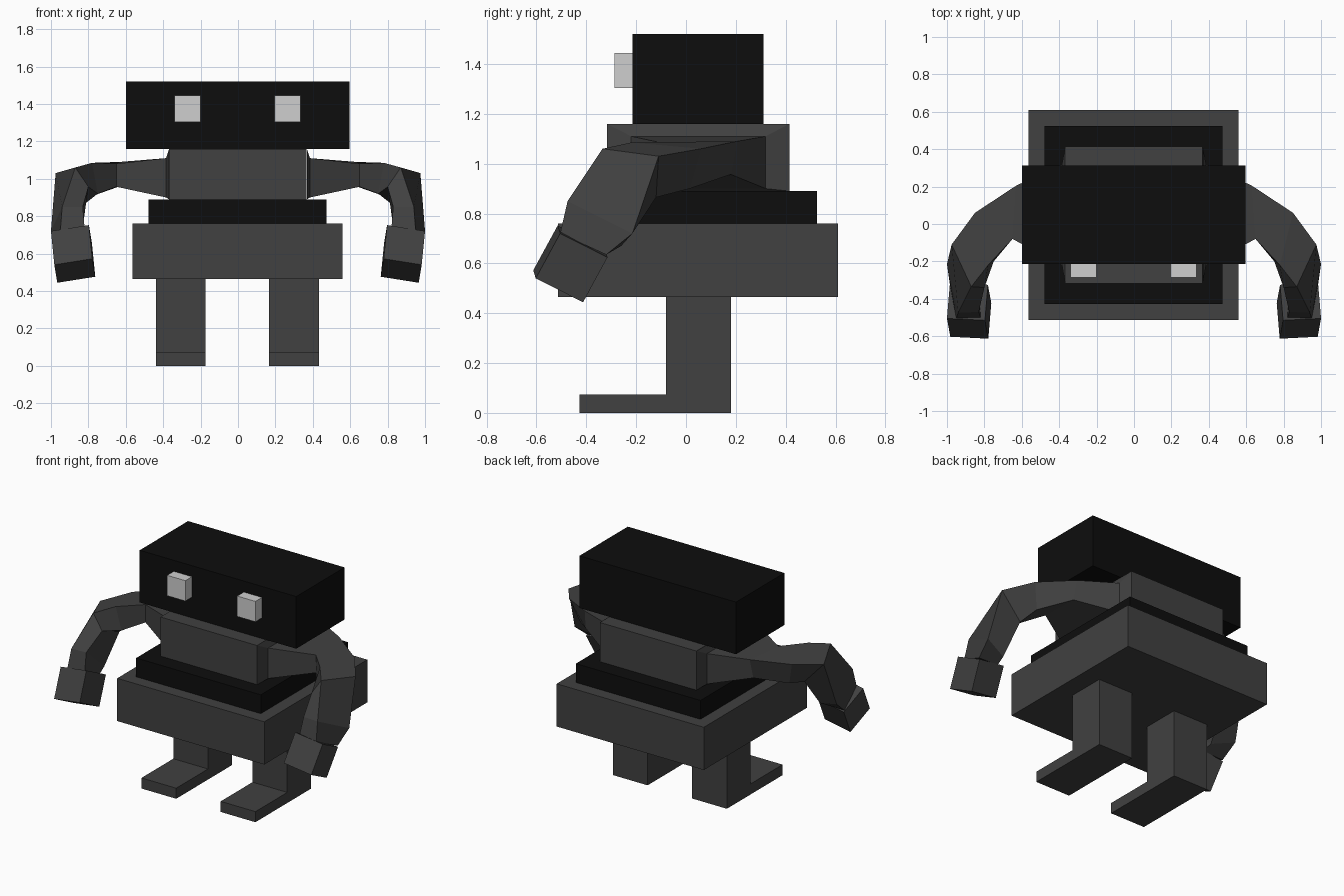
import bpy, bmesh
from mathutils import Vector

if "Cube" in bpy.data.objects:
    bpy.data.objects.remove(bpy.data.objects["Cube"])


def material(name, value):
    m = bpy.data.materials.new(name)
    m.diffuse_color = (value, value, value, 1)
    m.use_nodes = True
    m.node_tree.nodes["Principled BSDF"].inputs["Base Color"].default_value = m.diffuse_color
    return m


GREY = material("dark grey", 0.052)
BLACK = material("black", 0.0042)
LIGHT = material("light grey", 0.62)


def loft(name, rings, mat):
    """Skin four-cornered rings into a closed flat-faced solid."""
    bm = bmesh.new()
    loops = [[bm.verts.new(p) for p in ring] for ring in rings]
    for r0, r1 in zip(loops, loops[1:]):
        for i in range(4):
            j = (i + 1) % 4
            bm.faces.new((r0[i], r0[j], r1[j], r1[i]))
    bm.faces.new(loops[0])
    bm.faces.new(loops[-1][::-1])
    bmesh.ops.recalc_face_normals(bm, faces=bm.faces)
    me = bpy.data.meshes.new(name)
    bm.to_mesh(me)
    bm.free()
    me.materials.append(mat)
    ob = bpy.data.objects.new(name, me)
    bpy.context.collection.objects.link(ob)
    return ob


def box(name, x, y, z, mat):
    ring = lambda h: [(x[0], y[0], h), (x[1], y[0], h), (x[1], y[1], h), (x[0], y[1], h)]
    return loft(name, [ring(z[0]), ring(z[1])], mat)


# Stacked body blocks and head
box("hips", (-0.563, 0.56), (-0.513, 0.61), (0.465, 0.76), GREY)
box("waist", (-0.478, 0.473), (-0.427, 0.525), (0.76, 0.89), BLACK)
box("chest", (-0.37, 0.367), (-0.317, 0.415), (0.89, 1.16), GREY)
box("head", (-0.6, 0.595), (-0.215, 0.312), (1.16, 1.52), BLACK)

# Arm rings from chest side to wrist: top back, top front, bottom front, bottom back
ARM = [
    [(.368, .415, 1.16), (.368, -.317, 1.16), (.368, -.317, .89), (.368, .415, .89)],
    [(.385, .32, 1.11), (.385, -.22, 1.11), (.385, -.22, .90), (.385, .32, .90)],
    [(.63, .205, 1.09), (.65, -.08, 1.08), (.65, -.08, .957), (.64, .18, .957)],
    [(.85, .06, 1.06), (.78, -.22, 1.085), (.75, -.20, .92), (.80, .015, .90)],
    [(.975, -.11, 1.03), (.87, -.335, 1.06), (.80, -.34, .957), (.82, -.12, .865)],
    [(1.0, -.215, .72), (.94, -.475, .85), (.83, -.47, .85), (.84, -.26, .67)],
    [(.985, -.32, .635), (.95, -.505, .72), (.82, -.50, .735), (.83, -.325, .645)],
]

# Hand block: one corner and its three edge directions
CORNER = Vector((1.0, -.505, .72))
ACROSS = Vector((-.203, -.01, .032))
DOWN = Vector((-.018, -.098, -.18))
BACK = Vector((-.016, .19, -.096))
top = [CORNER, CORNER + ACROSS, CORNER + ACROSS + BACK, CORNER + BACK]
HAND = [top, [p + DOWN for p in top]]

for side, s in (("right", 1), ("left", -1)):
    flip = lambda rings: [[(s * p[0], p[1], p[2]) for p in r] for r in rings]
    span = lambda a, b: sorted((s * a - 0.003, s * b - 0.003))
    loft(side + "_arm", flip(ARM), GREY)
    loft(side + "_hand", flip(HAND), GREY)
    box(side + "_leg", span(0.17, 0.435), (-0.08, 0.18), (0, 0.465), GREY)
    box(side + "_foot", span(0.17, 0.435), (-0.427, -0.08), (0, 0.073), GREY)
    box(side + "_eye", span(0.198, 0.337), (-0.287, -0.215), (1.303, 1.444), LIGHT)
